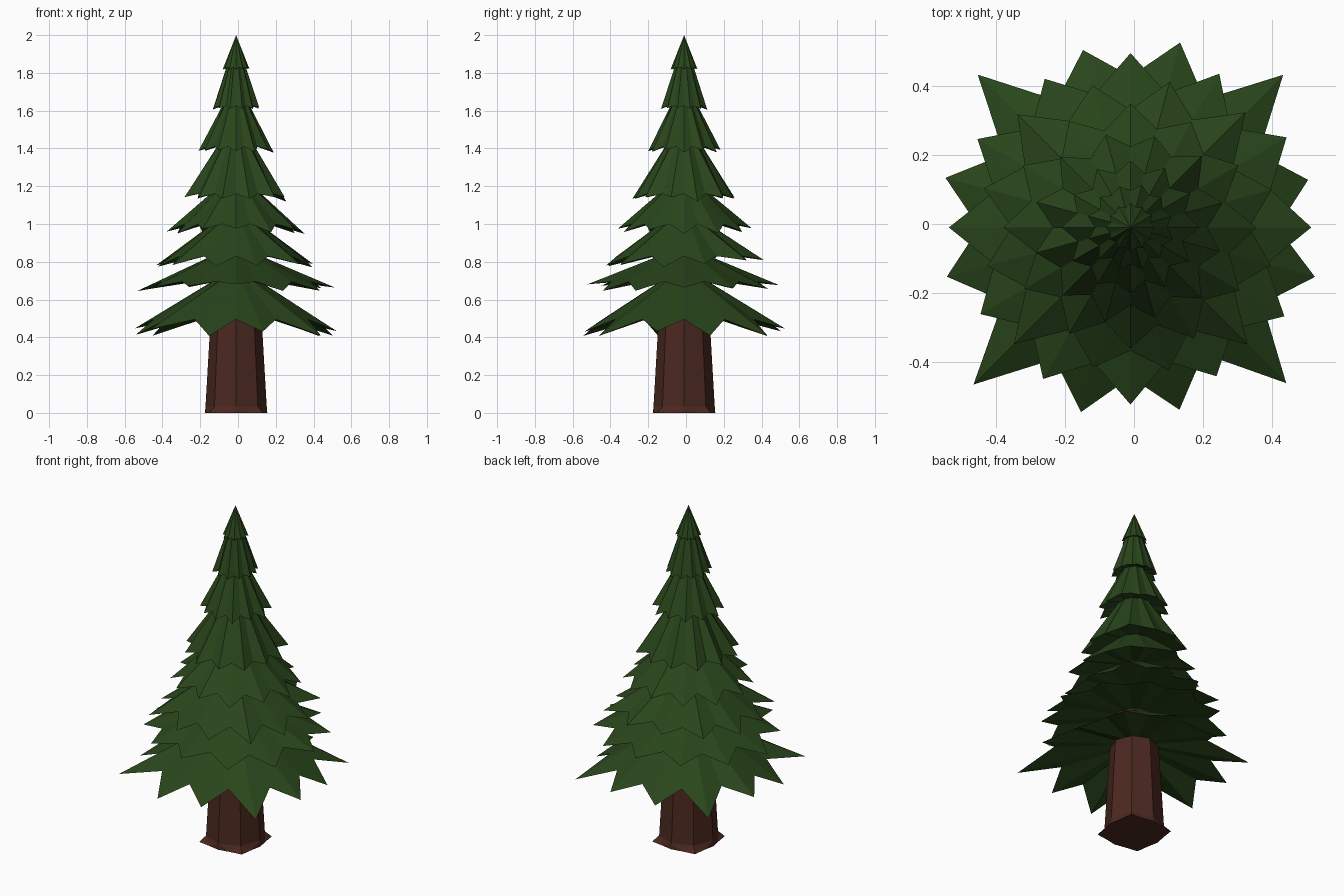
import bpy, bmesh, random
from math import sin, cos, pi

if "Cube" in bpy.data.objects:
    bpy.data.objects.remove(bpy.data.objects["Cube"])

random.seed(4)
CX, CY = -0.01, -0.01


def material(name, rgb):
    m = bpy.data.materials.new(name)
    m.diffuse_color = (*rgb, 1)
    m.use_nodes = True
    m.node_tree.nodes["Principled BSDF"].inputs["Base Color"].default_value = m.diffuse_color
    return m


def ring(bm, pts):
    """pts: list of (angle, radius, z) around the tree axis"""
    return [bm.verts.new((CX + r * cos(a), CY + r * sin(a), z)) for a, r, z in pts]


def bridge(bm, low, high):
    n = len(low)
    for i in range(n):
        j = (i + 1) % n
        bm.faces.new((low[i], low[j], high[j], high[i]))


def finish(bm, name, mat):
    me = bpy.data.meshes.new(name)
    bm.to_mesh(me)
    bm.free()
    me.materials.append(mat)
    bpy.context.collection.objects.link(bpy.data.objects.new(name, me))


green = material("needles", (0.022, 0.06, 0.011))
brown = material("bark", (0.07, 0.021, 0.014))

# Tapered octagonal trunk with small root points on the diagonals
bm = bmesh.new()
flare = [0.165, 0.165, 0.2, 0.165]
base = ring(bm, [(i * pi / 8, flare[i % 4], 0) for i in range(16)])
bm.faces.new(base[::-1])
low = ring(bm, [(i * pi / 4, 0.162, 0.035) for i in range(8)])
for i in range(8):
    j = (i + 1) % 8
    a, b, c = base[2 * i], base[2 * i + 1], base[(2 * i + 2) % 16]
    bm.faces.new((a, b, low[i]))
    bm.faces.new((b, c, low[j]))
    bm.faces.new((b, low[j], low[i]))
for r, z in [(0.135, 0.5), (0.04, 1.7)]:
    high = ring(bm, [(i * pi / 4, r, z) for i in range(8)])
    bridge(bm, low, high)
    low = high
bm.faces.new(low)
finish(bm, "trunk", brown)

# Branch tiers: tip radius, tip z, notch radius, notch z, top radius, top z,
# corner stretch, underside radius, underside z
tiers = [
    (0.54, 0.43, 0.43, 0.495, 0.12, 0.70, 1.18, 0.12, 0.535),
    (0.51, 0.66, 0.41, 0.695, 0.11, 0.84, 1.0, 0.11, 0.715),
    (0.43, 0.79, 0.35, 0.83, 0.10, 1.02, 1.08, 0.10, 0.855),
    (0.36, 0.96, 0.29, 1.00, 0.09, 1.20, 1.0, 0.09, 1.03),
    (0.275, 1.13, 0.23, 1.16, 0.075, 1.45, 1.04, 0.075, 1.19),
    (0.195, 1.385, 0.16, 1.41, 0.055, 1.66, 1.0, 0.055, 1.43),
    (0.125, 1.61, 0.105, 1.625, 0.035, 1.88, 1.0, 0.04, 1.64),
    (0.07, 1.82, 0.06, 1.83, 0, 2.0, 1.0, 0.02, 1.84),
]
for k, (tr, tz, nr, nz, ur, uz, stretch, br, bz) in enumerate(tiers):
    bm = bmesh.new()
    start = pi / 12 if k % 2 == 0 else 0
    skirt = []
    for i in range(24):
        a = start + i * pi / 12
        if i % 2 == 0:
            s = stretch if i % 6 == 2 else 1
            skirt.append((a, tr * s * random.uniform(0.97, 1.03),
                          tz + tr * random.uniform(-0.05, 0.05)))
        else:
            skirt.append((a, nr * random.uniform(0.97, 1.03), nz))
    low = ring(bm, skirt)
    # upper surface
    if ur:
        bridge(bm, low, ring(bm, [(a, ur, uz) for a, _, _ in skirt]))
    else:
        tip = bm.verts.new((CX, CY, uz))
        for i in range(24):
            bm.faces.new((low[i], low[(i + 1) % 24], tip))
    # shallow underside, closing in to the trunk
    bridge(bm, ring(bm, [(a, br, bz) for a, _, _ in skirt]), low)
    finish(bm, "branch_tier_%d" % (k + 1), green)
